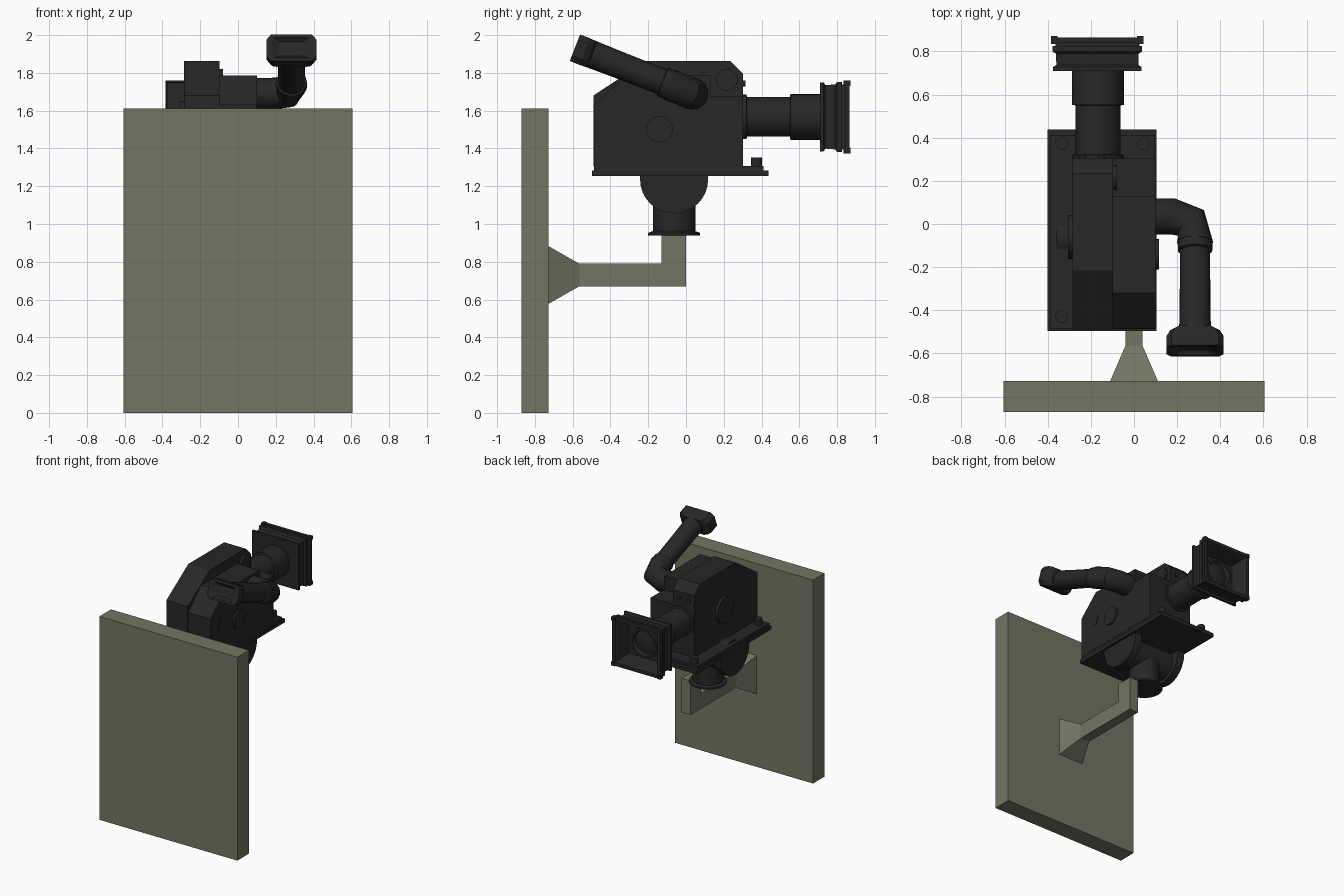
import bpy, bmesh, math
from mathutils import Vector

if "Cube" in bpy.data.objects:
    bpy.data.objects.remove(bpy.data.objects["Cube"])


def material(name, rgb):
    m = bpy.data.materials.new(name)
    m.diffuse_color = (*rgb, 1)
    m.use_nodes = True
    m.node_tree.nodes["Principled BSDF"].inputs["Base Color"].default_value = m.diffuse_color
    return m


OLIVE = material("olive", (0.17, 0.18, 0.125))
BLACK = material("black", (0.02, 0.02, 0.02))


def finish(name, bm, mat, smooth=False):
    bmesh.ops.recalc_face_normals(bm, faces=bm.faces)
    me = bpy.data.meshes.new(name)
    bm.to_mesh(me)
    bm.free()
    me.materials.append(mat)
    ob = bpy.data.objects.new(name, me)
    bpy.context.collection.objects.link(ob)
    if smooth:
        bpy.ops.object.select_all(action='DESELECT')
        ob.select_set(True)
        bpy.context.view_layer.objects.active = ob
        bpy.ops.object.shade_smooth_by_angle(angle=math.radians(35))
    return ob


def skin(name, rings, mat, smooth=False):
    """Joins rings of points into a closed, capped surface."""
    bm = bmesh.new()
    vs = [[bm.verts.new(p) for p in r] for r in rings]
    n = len(vs[0])
    for a, b in zip(vs, vs[1:]):
        for i in range(n):
            j = (i + 1) % n
            bm.faces.new((a[i], a[j], b[j], b[i]))
    bm.faces.new(vs[0])
    bm.faces.new(vs[-1])
    return finish(name, bm, mat, smooth)


def circle(n):
    return [(math.cos(2 * math.pi * i / n), math.sin(2 * math.pi * i / n)) for i in range(n)]


SQUARE = [(-1, -1), (1, -1), (1, 1), (-1, 1)]
CHAMFERED = [(-1, -.6), (-.82, -1), (.82, -1), (1, -.6), (1, .6), (.82, 1), (-.82, 1), (-1, .6)]


def ring(centre, direction, shape, a, b):
    d = Vector(direction).normalized()
    u = Vector((0, 1, 0)) if abs(d.x) > .9 else Vector((1, 0, 0))
    u = (u - d * u.dot(d)).normalized()
    w = u.cross(d)
    return [Vector(centre) + u * x * a + w * y * b for x, y in shape]


def loft(name, origin, direction, sections, shape, mat=BLACK, smooth=False):
    """Sections are (distance, half width, half height) along a straight axis."""
    o, d = Vector(origin), Vector(direction).normalized()
    return skin(name, [ring(o + d * t, d, shape, a, b) for t, a, b in sections], mat, smooth)


def lathe(name, origin, direction, profile, sides=32):
    return loft(name, origin, direction, [(t, r, r) for t, r in profile], circle(sides), BLACK, True)


def disc(name, origin, direction, r, depth, sides=24):
    return lathe(name, origin, direction, [(0, r), (depth, r)], sides)


def slab(name, x0, x1, yz, mat=BLACK):
    return skin(name, [[(x, y, z) for y, z in yz] for x in (x0, x1)], mat)


def box(name, x0, x1, y0, y1, z0, z1, mat=BLACK):
    return slab(name, x0, x1, [(y0, z0), (y1, z0), (y1, z1), (y0, z1)], mat)


# Wall panel and bracket
box("wall_panel", -.605, .605, -.872, -.727, 0, 1.612, OLIVE)
loft("bracket_flare", (0, -.727, .73), (0, 1, 0),
     [(0, .11, .0), (0, .11, .152), (.162, .04, .06)], SQUARE, OLIVE).data.validate()
slab("bracket_arm", -.04, .04,
     [(-.57, .67), (0, .67), (0, .94), (-.13, .94), (-.13, .79), (-.57, .79)], OLIVE)

# Pan and tilt head
CX, HY = -.15, -.063
lathe("head_post", (CX, HY, .94), (0, 0, 1), [(0, .137), (.013, .137), (.022, .113), (.24, .113)])
disc("tilt_barrel", (-.36, HY, 1.2), (1, 0, 0), .12, .42, 32)
cheek = [(HY - .18, 1.258)] + [(HY + .18 * math.cos(t), 1.236 + .18 * math.sin(t))
         for t in [math.pi + math.pi * i / 16 for i in range(17)]] + [(HY + .18, 1.258)]
for side, x in (("left", -.385), ("right", .025)):
    slab("head_cheek_" + side, x, x + .06, cheek)

# Mounting plate with screws
box("plate_lower", -.40, .105, -.497, .438, 1.255, 1.284)
box("plate_upper", -.39, .098, -.487, .41, 1.284, 1.307)
for i, (x, y) in enumerate([(-.335, .373), (.045, .373), (-.335, -.43)]):
    disc("plate_screw_%d" % i, (x, y, 1.30), (0, 0, 1), .029, .052)

# Camera body: tall magazine half and lower right half
slab("body_main", -.285, -.098, [(-.49, 1.305), (.303, 1.305), (.303, 1.795), (.235, 1.862),
                                 (-.215, 1.862), (-.49, 1.68)])
slab("body_side", -.099, .10, [(-.485, 1.305), (.303, 1.305), (.303, 1.677), (.13, 1.677),
                               (.13, 1.785), (-.32, 1.785), (-.485, 1.63)])
disc("side_dial_small", (.09, -.345, 1.557), (1, 0, 0), .05, .015)
disc("side_dial_large", (.09, -.14, 1.502), (1, 0, 0), .07, .025)
disc("magazine_dial", (-.105, .215, 1.763), (1, 0, 0), .058, .026)
disc("left_cover", (-.275, -.06, 1.55), (-1, 0, 0), .102, .032, 32)
for i, x in enumerate((-.24, -.15)):
    disc("front_button_%d" % i, (x, .295, 1.745), (0, 1, 0), .016, .02, 12)

# Lens with recessed front
lathe("lens", (-.167, .295, 1.567), (0, 1, 0),
      [(0, .118), (.025, .118), (.028, .105), (.255, .105), (.258, .121), (.42, .121)])
lathe("lens_front", (-.17, .70, 1.567), (0, 1, 0),
      [(0, .115), (.075, .115), (.075, .098), (.05, .088), (.06, .045), (.063, .005)])

# Hollow matte box
loft("matte_box", (-.17, 0, 1.567), (0, 1, 0),
     [(.71, .205, .183), (.728, .205, .183), (.738, .19, .168), (.79, .192, .172),
      (.80, .208, .186), (.825, .208, .186), (.825, .195, .172), (.842, .195, .172),
      (.842, .214, .192), (.866, .214, .192), (.866, .188, .165), (.842, .175, .152),
      (.745, .15, .127)], SQUARE)
for i, (sx, sz) in enumerate(SQUARE):
    x, z = -.17 + sx * .2, 1.567 + sz * .178
    box("matte_box_corner_%d" % i, x - .015, x + .015, .835, .872, z - .015, z + .015)

# Viewfinder elbow, tube and eyecup
path = [Vector(p) for p in ((.08, .035, 1.69), (.18, .035, 1.69), (.265, .005, 1.70),
                            (.283, -.085, 1.737))]
end = Vector((.283, -.588, 1.933))
axis = (end - path[-1]).normalized()
tangents = [Vector((1, 0, 0)), Vector((1, -.12, .03)), Vector((1, -1, .35)), axis]
rings = []
for p, t in zip(path, tangents):
    t = t.normalized()
    w = (Vector((0, 0, 1)) - t * t.z).normalized()
    u = t.cross(w)
    rings.append([p + (u * a + w * b) * .084 for a, b in circle(20)])
skin("viewfinder_elbow", rings, BLACK, True)
length = (end - path[-1]).length
lathe("viewfinder_tube", path[-1], axis,
      [(-.01, .08), (.04, .08), (.045, .07), (length * .5, .071), (length - .08, .074)], 24)
loft("eyecup", end, axis, [(-.098, .09, .07), (-.085, .115, .074), (-.055, .133, .076), (0, .133, .075),
                           (0, .11, .057), (-.02, .07, .04)], CHAMFERED)
